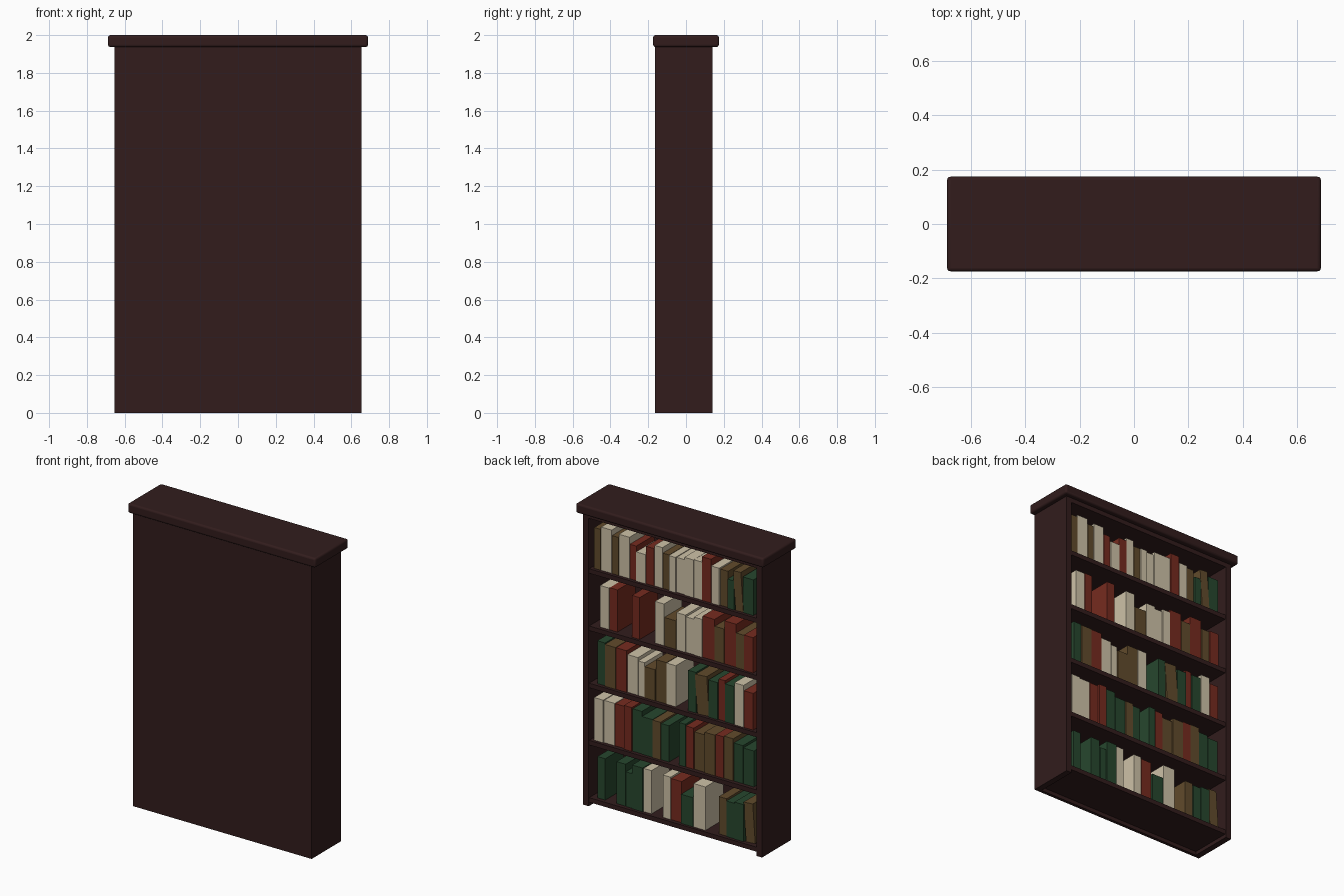
import bpy
import math
import random

random.seed(4)

default = bpy.data.objects.get("Cube")
if default:
    bpy.data.objects.remove(default, do_unlink=True)


def make_material(name, colour):
    mat = bpy.data.materials.new(name)
    mat.use_nodes = True
    rgba = (*colour, 1)
    mat.diffuse_color = rgba
    bsdf = mat.node_tree.nodes["Principled BSDF"]
    bsdf.inputs["Base Color"].default_value = rgba
    bsdf.inputs["Roughness"].default_value = 0.8
    return mat


wood = make_material("dark wood", (0.032, 0.012, 0.012))
covers = {
    "w": make_material("cream cover", (0.62, 0.54, 0.39)),
    "r": make_material("red cover", (0.18, 0.024, 0.014)),
    "b": make_material("brown cover", (0.12, 0.07, 0.025)),
    "g": make_material("green cover", (0.02, 0.062, 0.027)),
}


def box(name, low, high, mat, bevel=0.0):
    """Box between two opposite corners, with an optional rounded edge."""
    centre = [(a + b) / 2 for a, b in zip(low, high)]
    bpy.ops.mesh.primitive_cube_add(size=1, location=centre)
    obj = bpy.context.object
    obj.name = name
    obj.scale = [b - a for a, b in zip(low, high)]
    bpy.ops.object.transform_apply(location=False, rotation=False, scale=True)
    obj.data.materials.append(mat)
    if bevel:
        mod = obj.modifiers.new("rounded edges", "BEVEL")
        mod.width = bevel
        mod.segments = 3
        bpy.ops.object.shade_smooth_by_angle()
    return obj


# Case: the shelves open towards +y
HALF, INNER = 0.655, 0.615
CLOSED, OPEN, TOP = -0.165, 0.14, 1.937
PITCH, FIRST, THICK = 0.379, 0.055, 0.03

box("closed_panel", (-HALF, CLOSED, 0), (HALF, CLOSED + 0.02, TOP), wood)
for side, x in (("left", INNER), ("right", -HALF)):
    box(side + "_side_panel", (x, CLOSED + 0.02, 0), (x + HALF - INNER, OPEN, TOP), wood)
box("ceiling_board", (-INNER, CLOSED + 0.02, TOP - THICK), (INNER, OPEN, TOP), wood)
box("top_cap", (-0.688, -0.174, TOP), (0.688, 0.174, 2), wood, 0.012)

# Books per shelf, lowest first: colour, height (short, medium, tall, leaning)
# and width in hundredths; an underscore is a gap
ROWS = [
    "_2 gt6 _8 gt7 gm5 gt8 wt6 _8 wt6 rt8 gs9 wt9 _9 bm6 gm6 gm7 bl7",
    "wt7 wt8 rt7 rt6 gt7 gm8 bm6 gm6 _7 gt5 rt6 bm8 bt8 rt6 bt7 gm7 gm8",
    "_2 gt6 bt8 rt8 wm8 wm5 bs8 bt8 wt7 _9 gt6 bl9 gm7 rt5 gm7 wt7 rm7",
    "_4 wt7 rt6 _11 rt6 _10 wt7 bs9 wm7 wm6 wm6 rt9 bm7 rt9 bm6 rm7",
    "bt5 wt8 bm5 wt8 rm5 ws7 rm6 wt6 bm5 wm5 wm6 wm7 wm6 rt7 wm6 bm6 gs5 bl6 gm8",
]
HEIGHTS = {"s": 0.2, "m": 0.24, "t": 0.28, "l": 0.25}

for level, row in enumerate(ROWS):
    base = FIRST + level * PITCH
    box(f"shelf_{level + 1}", (-INNER, CLOSED + 0.02, base - THICK),
        (INNER, OPEN - 0.005, base), wood)
    x = 0.593
    for token in row.split():
        width = int(token.lstrip("_wrbgsmtl")) / 100
        if token[0] != "_":
            kind = token[1]
            height = HEIGHTS[kind] + random.uniform(-0.012, 0.012)
            spine = 0.113 + random.uniform(-0.006, 0.006)
            book = box("book", (x - width + 0.003, spine - 0.19, base),
                       (x, spine, base + height), covers[token[0]])
            if kind == "l":
                book.rotation_euler.y = math.radians(4)
                book.location.z += 0.002
        x -= width
